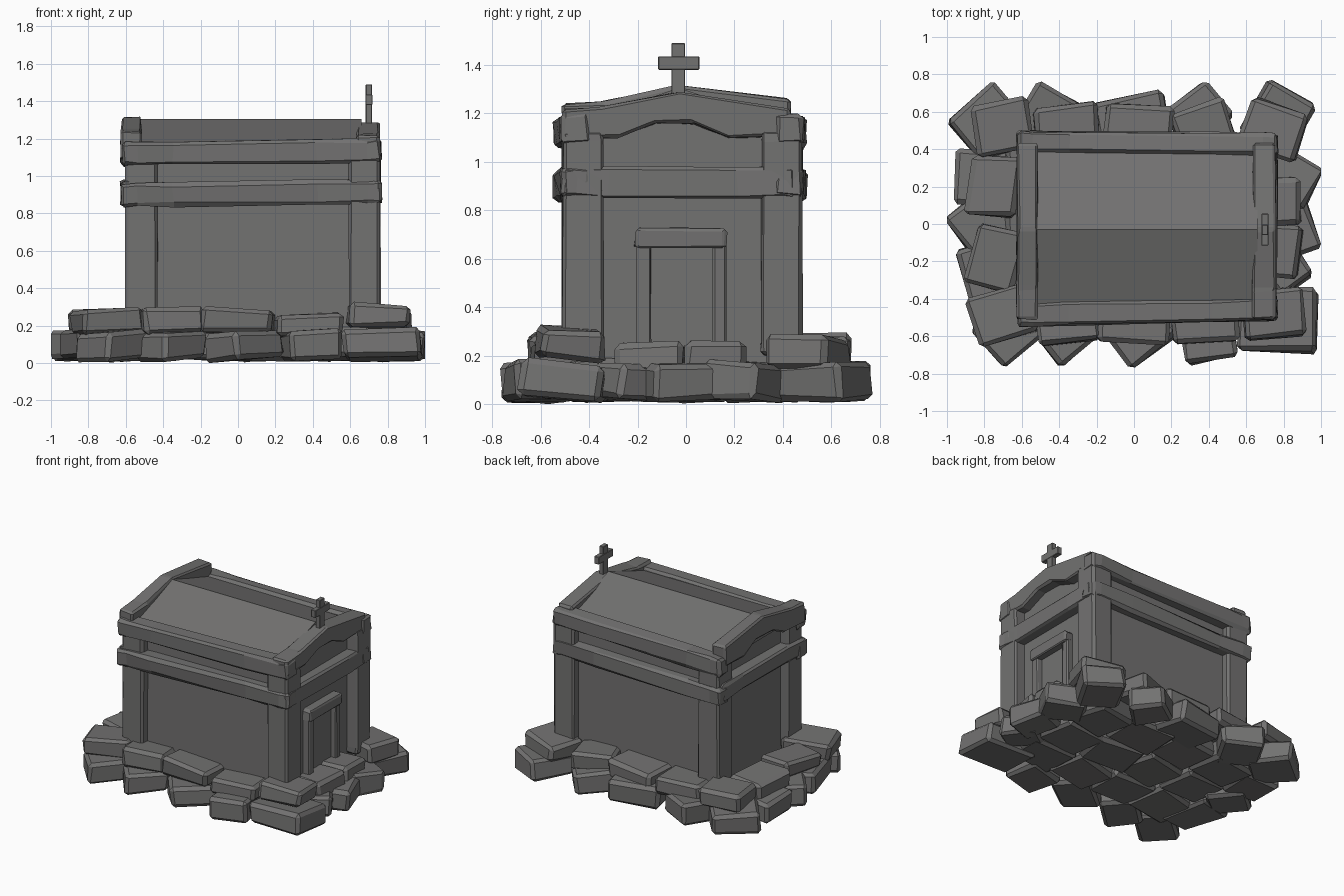
import bpy, bmesh, math, random
from mathutils import Matrix, Vector

if "Cube" in bpy.data.objects:
    bpy.data.objects.remove(bpy.data.objects["Cube"])

random.seed(7)
mat = bpy.data.materials.new("weathered grey stone")
mat.diffuse_color = (0.17, 0.168, 0.166, 1)
mat.use_nodes = True
mat.node_tree.nodes["Principled BSDF"].inputs["Base Color"].default_value = mat.diffuse_color


def finish(name, bm):
    bmesh.ops.recalc_face_normals(bm, faces=bm.faces)
    me = bpy.data.meshes.new(name)
    bm.to_mesh(me)
    bm.free()
    me.materials.append(mat)
    ob = bpy.data.objects.new(name, me)
    bpy.context.collection.objects.link(ob)
    return ob


def jitter(verts, amount):
    for v in verts:
        v.co += Vector([random.uniform(-amount, amount) for _ in range(3)])


def box(name, lo, hi, bevel=0.0, wobble=0.0, cuts=0, axis=0, tilt=0.0, yaw=0.0):
    """Block between two corners, optionally cut along its length, chipped and tilted."""
    lo, hi = Vector(lo), Vector(hi)
    size, mid = hi - lo, (lo + hi) / 2
    bm = bmesh.new()
    bmesh.ops.create_cube(bm, size=1)
    bmesh.ops.scale(bm, vec=size, verts=bm.verts)
    if bevel:
        bmesh.ops.bevel(bm, geom=bm.edges[:], offset=bevel, segments=1, affect='EDGES')
    for i in range(cuts):
        n = Vector((0, 0, 0))
        n[axis] = 1
        # cuts near each end, then towards the middle
        t = (-0.44, 0.45, -0.3, 0.25)[i]
        bmesh.ops.bisect_plane(bm, geom=bm.verts[:] + bm.edges[:] + bm.faces[:],
                               plane_co=n * (size[axis] * t), plane_no=n)
    jitter(bm.verts, wobble)
    bm.transform(Matrix.Translation(mid) @ Matrix.Rotation(yaw, 4, 'Z') @ Matrix.Rotation(tilt, 4, 'Y'))
    return finish(name, bm)


def extrude_x(name, profile, x0, x1, bevel=0.0, wobble=0.0):
    """Extrude a (y, z) outline along x."""
    bm = bmesh.new()
    face = bm.faces.new([bm.verts.new((x0, y, z)) for y, z in profile])
    ret = bmesh.ops.extrude_face_region(bm, geom=[face])
    new = [g for g in ret["geom"] if isinstance(g, bmesh.types.BMVert)]
    bmesh.ops.translate(bm, vec=(x1 - x0, 0, 0), verts=new)
    # the extrusion keeps the first cap, so close it only if missing
    if not any(all(abs(v.co.x - x0) < 1e-6 for v in f.verts) for f in bm.faces):
        bm.faces.new([v for v in bm.verts if abs(v.co.x - x0) < 1e-6])
    if bevel:
        bmesh.ops.bevel(bm, geom=bm.edges[:], offset=bevel, segments=1, affect='EDGES')
    jitter(bm.verts, wobble)
    return finish(name, bm)


def stone(name, x, y, z, angle, lx, ly, h):
    """Rough bevelled flat rock."""
    bm = bmesh.new()
    bmesh.ops.create_cube(bm, size=1)
    bmesh.ops.scale(bm, vec=(lx, ly, h), verts=bm.verts)
    jitter(bm.verts, 0.012)
    bmesh.ops.bevel(bm, geom=bm.edges[:], offset=0.022, segments=1, affect='EDGES')
    jitter(bm.verts, 0.004)
    rot = (Matrix.Rotation(math.radians(angle), 4, 'Z')
           @ Matrix.Rotation(random.uniform(-0.06, 0.06), 4, 'X')
           @ Matrix.Rotation(random.uniform(-0.06, 0.06), 4, 'Y'))
    bm.transform(Matrix.Translation((x, y, z)) @ rot)
    for v in bm.verts:
        v.co.x = max(-1, min(1, v.co.x))
        v.co.y = max(-0.77, min(0.77, v.co.y))
        v.co.z = max(0, v.co.z)
    finish(name, bm)


# outer ring of foundation stones: x, y, angle, length, width
lower = [(-.77, .54, 40, .33, .32), (-.46, .57, -30, .29, .30), (-.01, .53, 10, .39, .30),
         (.36, .59, 40, .27, .26), (.77, .56, -30, .29, .34), (.83, .25, -30, .31, .26),
         (.84, -.03, 18, .25, .28), (.80, -.22, 35, .22, .26), (.77, -.51, -2, .41, .34),
         (.40, -.59, 10, .29, .28), (.03, -.57, 38, .32, .28), (-.36, -.57, 40, .30, .26),
         (-.67, -.57, 40, .30, .27), (-.77, -.28, -75, .38, .28), (-.82, .0, 40, .28, .28),
         (-.82, .25, -3, .29, .29)]
for i, (x, y, a, lx, ly) in enumerate(lower):
    stone(f"foundation_stone_{i}", x, y, .095, a, lx, ly, .155)

# inner foundation stones
for i in range(4):
    for j in range(3):
        stone(f"inner_stone_{i}_{j}", -.51 + .35 * i, -.32 + .31 * j, .10,
              random.uniform(-20, 20), .36, .31, .16)

# upper course of stones: x, y, z, angle, length
upper = [(-.70, -.48, .225, 15, .34), (-.36, -.50, .22, 8, .33), (0, -.50, .225, -4, .38),
         (.38, -.50, .20, 4, .36), (.75, -.48, .25, 6, .31), (.75, -.14, .19, 85, .28),
         (.75, .12, .19, 92, .26), (.74, .50, .21, -20, .33), (.37, .50, .21, 20, .30),
         (.02, .50, .20, -5, .36), (-.36, .50, .20, 6, .34), (-.70, .52, .22, 12, .31),
         (-.75, .20, .21, 84, .32), (-.74, -.18, .21, 75, .33)]
for i, (x, y, z, a, l) in enumerate(upper):
    stone(f"upper_stone_{i}", x, y, z, a, l, .27, .13)

# walls and gabled core
extrude_x("walls", [(-.45, .15), (.42, .15), (.42, 1.14), (-.03, 1.25), (-.45, 1.14)], -.54, .68)

# roof slab
extrude_x("roof", [(-.44, 1.10), (.40, 1.10), (.40, 1.165), (-.03, 1.305), (-.44, 1.165)], -.55, .66)

# corner posts
for xn, x0, x1 in (("left", -.60, -.43), ("right", .59, .76)):
    for yn, y0, y1 in (("front", -.51, -.34), ("back", .31, .48)):
        box(f"{yn}_{xn}_post", (x0, y0, .2), (x1, y1, 1.13), .014, .005, 2, 2)

# horizontal beams along the long sides
for yn, y0, y1, yaw in (("front", -.53, -.41, .022), ("back", .375, .49, -.01)):
    for zn, z in (("lower", .845), ("upper", 1.065)):
        box(f"{yn}_{zn}_beam", (-.625, y0, z), (.765, y1, z + .125), .016, .008, 4, 0, -.014, yaw)

# horizontal beams across the gable ends
for xn, x0, x1 in (("left", -.625, -.52), ("right", .65, .765)):
    box(f"{xn}_cross_beam", (x0, -.51, .85), (x1, .45, .98), .016, .008, 4, 1)

# peaked gable boards
extrude_x("right_gable", [(-.51, 1.10), (-.27, 1.10), (-.13, 1.16), (.02, 1.16), (.17, 1.10),
                          (.43, 1.11), (.43, 1.22), (-.03, 1.29), (-.35, 1.225), (-.51, 1.215)],
          .635, .755, .012, .005)
extrude_x("left_gable", [(-.51, 1.09), (-.27, 1.10), (-.13, 1.17), (.07, 1.17), (.2, 1.10),
                         (.43, 1.11), (.43, 1.26), (-.03, 1.315), (-.34, 1.25), (-.51, 1.24)],
          -.625, -.515, .012, .005)

# door panel and frame on the right end
box("door", (.66, -.16, .2), (.69, .13, .67))
box("door_left_jamb", (.66, -.205, .2), (.73, -.145, .67), .008, .003)
box("door_right_jamb", (.66, .11, .2), (.73, .165, .67), .008, .003)
box("door_lintel", (.66, -.21, .645), (.745, .165, .725), .01, .006, 2, 1)

# cross on the right gable
box("cross_upright", (.683, -.06, 1.26), (.717, -.004, 1.49), .003)
box("cross_arm", (.681, -.115, 1.38), (.719, .055, 1.435), .003)
